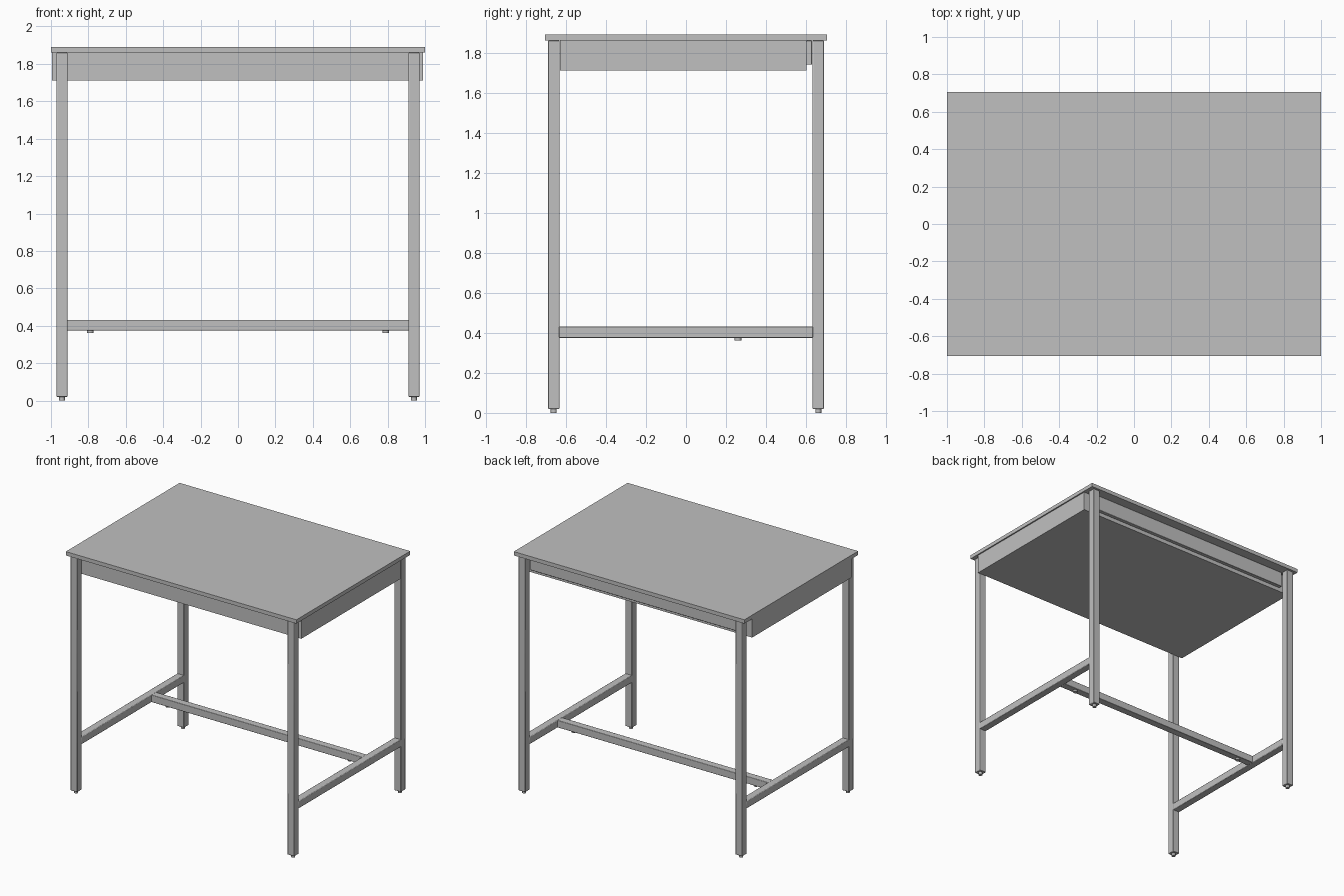
import bpy

cube = bpy.data.objects.get("Cube")
if cube:
    bpy.data.objects.remove(cube, do_unlink=True)

# Single grey metal finish
grey = bpy.data.materials.new("grey_metal")
grey.use_nodes = True
grey.diffuse_color = (0.53, 0.53, 0.53, 1)
grey.node_tree.nodes["Principled BSDF"].inputs["Base Color"].default_value = grey.diffuse_color


def box(name, low, high, bevel=0.0):
    """Box between two opposite corners, with optional softened edges."""
    centre = [(a + b) / 2 for a, b in zip(low, high)]
    bpy.ops.mesh.primitive_cube_add(size=1, location=centre)
    ob = bpy.context.object
    ob.name = name
    ob.scale = [b - a for a, b in zip(low, high)]
    bpy.ops.object.transform_apply(location=False, rotation=False, scale=True)
    ob.data.materials.append(grey)
    if bevel:
        mod = ob.modifiers.new("soft_edges", 'BEVEL')
        mod.width = bevel
        mod.segments = 2
        bpy.ops.object.shade_smooth_by_angle()
    return ob


def peg(name, x, y, low, high, radius):
    """Short upright cylinder."""
    bpy.ops.mesh.primitive_cylinder_add(vertices=16, radius=radius, depth=high - low,
                                        location=(x, y, (low + high) / 2))
    ob = bpy.context.object
    ob.name = name
    ob.data.materials.append(grey)
    bpy.ops.object.shade_smooth_by_angle()


# Worktop and the closed tray below it
box("worktop", (-1, -0.705, 1.86), (1, 0.705, 1.89))
box("under_tray", (-0.995, -0.63, 1.71), (0.99, 0.602, 1.86))
box("back_rail", (-0.91, 0.60, 1.74), (0.91, 0.63, 1.86), 0.004)

# Legs, feet and side stretchers
LEG_IN, LEG_OUT = 0.912, 0.97
for sx, side in ((1, "left"), (-1, "right")):
    x0, x1 = sorted((sx * LEG_IN, sx * LEG_OUT))
    for sy, end in ((-1, "front"), (1, "back")):
        y0, y1 = sorted((sy * 0.632, sy * 0.69))
        box(f"{end}_{side}_leg", (x0, y0, 0.02), (x1, y1, 1.86), 0.004)
        peg(f"{end}_{side}_foot", sx * 0.941, sy * 0.661, 0, 0.025, 0.015)
    box(f"{side}_stretcher", (x0, -0.635, 0.375), (x1, 0.635, 0.432), 0.004)
    peg(f"{side}_stretcher_bolt", sx * 0.79, 0.26, 0.362, 0.38, 0.017)

# Long stretcher joining the two sides
box("long_stretcher", (-0.915, 0.231, 0.375), (0.915, 0.289, 0.432), 0.004)
